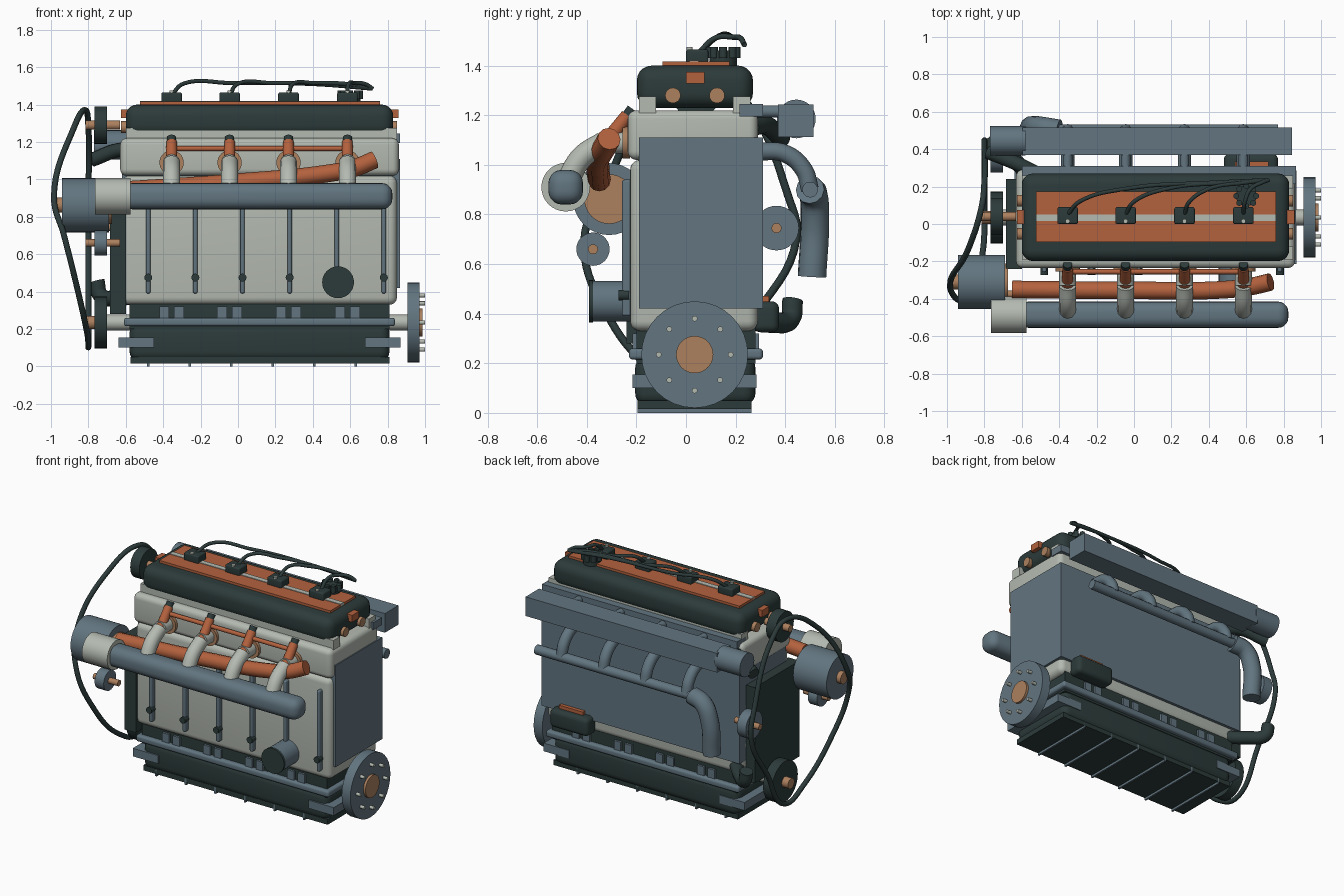
import bpy
import bmesh
import math
from mathutils import Matrix, Vector

if "Cube" in bpy.data.objects:
    bpy.data.objects.remove(bpy.data.objects["Cube"], do_unlink=True)


def make_material(name, red, green, blue):
    """Flat material from display colour, stored as linear values."""
    linear = [((c / 255 + .055) / 1.055) ** 2.4 for c in (red, green, blue)]
    material = bpy.data.materials.new(name)
    material.use_nodes = True
    material.diffuse_color = (*linear, 1)
    shader = next(n for n in material.node_tree.nodes if n.type == "BSDF_PRINCIPLED")
    shader.inputs["Base Color"].default_value = (*linear, 1)
    return material


slate = make_material("slate metal", 98, 117, 128)
pale = make_material("pale metal", 180, 186, 177)
dark = make_material("dark green", 44, 59, 58)
rust = make_material("rust orange", 180, 98, 62)
tan = make_material("tan copper", 172, 128, 94)


def finish(name, mesh, material):
    mesh.materials.clear()
    mesh.materials.append(material)
    mesh.shade_smooth()
    mesh.set_sharp_from_angle(angle=math.radians(35))
    part = bpy.data.objects.new(name, mesh)
    bpy.context.collection.objects.link(part)
    return part


def box(name, material, xs, ys, zs, bevel=0):
    """Box given by its range on each axis, optionally rounded."""
    low, high = (Vector(corner) for corner in zip(xs, ys, zs))
    bm = bmesh.new()
    place = Matrix.Translation((low + high) / 2) @ Matrix.Diagonal((*(high - low), 1))
    bmesh.ops.create_cube(bm, size=1, matrix=place)
    if bevel:
        bmesh.ops.bevel(bm, geom=bm.edges[:], offset=bevel, segments=5,
                        profile=.5, affect="EDGES")
    mesh = bpy.data.meshes.new(name)
    bm.to_mesh(mesh)
    bm.free()
    return finish(name, mesh, material)


def rod(name, material, start, end, radius, end_radius=None, sides=32):
    """Straight or tapered cylinder between two points."""
    start, end = Vector(start), Vector(end)
    axis = end - start
    place = Matrix.Translation((start + end) / 2) @ axis.to_track_quat("Z", "Y").to_matrix().to_4x4()
    bm = bmesh.new()
    bmesh.ops.create_cone(bm, cap_ends=True, segments=sides, radius1=radius,
                          radius2=end_radius or radius, depth=axis.length, matrix=place)
    mesh = bpy.data.meshes.new(name)
    bm.to_mesh(mesh)
    bm.free()
    return finish(name, mesh, material)


def disc(name, material, xs, y, z, radius):
    """Cylinder lying along the crank direction."""
    return rod(name, material, (xs[0], y, z), (xs[1], y, z), radius)


def tube(name, material, points, radius, closed=False):
    """Round tube along a smooth path."""
    curve = bpy.data.curves.new(name, "CURVE")
    curve.dimensions = "3D"
    curve.bevel_depth = radius
    curve.bevel_resolution = 4
    curve.resolution_u = 8
    curve.use_fill_caps = True
    spline = curve.splines.new("BEZIER")
    spline.bezier_points.add(len(points) - 1)
    for knot, point in zip(spline.bezier_points, points):
        knot.co = point
        knot.handle_left_type = knot.handle_right_type = "AUTO"
    spline.use_cyclic_u = closed
    helper = bpy.data.objects.new(name + " path", curve)
    bpy.context.collection.objects.link(helper)
    bpy.context.view_layer.update()
    graph = bpy.context.evaluated_depsgraph_get()
    mesh = bpy.data.meshes.new_from_object(helper.evaluated_get(graph))
    bpy.data.objects.remove(helper, do_unlink=True)
    return finish(name, mesh, material)


cylinders = [-.355, -.045, .27, .585]
shaft_y, crank_z = .035, .235

# Block, head and lower end
box("block_front", pale, (-.62, .85), (-.225, .29), (.33, 1.02), .04)
box("block_core", slate, (-.62, .867), (-.19, .31), (.42, 1.11))
box("cylinder_head", pale, (-.63, .86), (-.235, .29), (1.02, 1.22), .035)
box("crankcase", dark, (-.58, .81), (-.2, .28), (.2, .36))
box("timing_cover", dark, (-.685, -.6), (-.24, .24), (.28, .93))
box("pan_flange", slate, (-.61, .84), (-.23, .31), (.215, .26), .015)
box("oil_pan", dark, (-.58, .81), (-.205, .28), (.03, .23), .05)
box("pan_base", dark, (-.575, .81), (-.195, .265), (.015, .05))
for index in range(6):
    x = -.48 + index * .222
    box("pan_rib", slate, (x - .006, x + .006), (-.195, .265), (0, .045))
for left in (-.64, .68):
    box("engine_mount", slate, (left, left + .19), (-.215, .285), (.1, .155))
for x in cylinders:
    for side in (-.04, .04):
        box("bearing_tab", slate, (x + side - .026, x + side + .026), (-.215, .295), (.255, .32))

# Valve cover with its end fittings
for y in (-.155, .225):
    box("head_rail", pale, (-.6, .85), (y - .035, y + .035), (1.21, 1.275))
box("valve_cover", dark, (-.6, .83), (-.198, .27), (1.23, 1.4), .06)
box("cover_panel", rust, (-.525, .76), (-.095, .175), (1.38, 1.416))
box("cover_strip", pale, (-.525, .76), (.015, .05), (1.39, 1.42))
box("end_block", rust, (-.625, .858), (0, .075), (1.328, 1.375))
for y in (-.053, .125):
    disc("cam_plug", tan, (-.625, .85), y, 1.28, .031)

# Ignition coils, wires and distributor
for x in cylinders:
    box("coil", dark, (x - .055, x + .055), (0, .09), (1.41, 1.465), .01)
    rod("coil_bolt", pale, (x, .015, 1.45), (x, .015, 1.475), .012)
    reach = .72 - x
    tube("ignition_wire", dark, [(x, .05, 1.45), (x + reach * .06, .12, 1.512),
         (x + reach * .3, .19, 1.515), (x + reach * .7, .22, 1.51), (.72, .235, 1.485)], .011)
rod("distributor", dark, (.6, .15, 1.39), (.6, .15, 1.46), .055)
for index in range(8):
    angle = index * math.tau / 8
    x, y = .6 + .053 * math.cos(angle), .15 + .053 * math.sin(angle)
    rod("distributor_post", dark, (x, y, 1.43), (x, y, 1.475), .016, sides=12)

# Crankshaft and flywheel
disc("crankshaft", pale, (-.7, .92), shaft_y, crank_z, .042)
disc("flywheel", slate, (.905, .97), shaft_y, crank_z, .215)
disc("flywheel_hub", tan, (.96, .986), shaft_y, crank_z, .075)
for index in range(8):
    angle = index * math.tau / 8
    disc("flywheel_bolt", pale, (.96, 1), shaft_y + .145 * math.cos(angle),
         crank_z + .145 * math.sin(angle), .011)

# Pulleys, alternator and belt
pulleys = [("crank_pulley", dark, shaft_y, crank_z, .138, .035),
           ("cam_pulley", dark, .04, 1.29, .1, .024),
           ("front_idler", slate, -.375, .66, .067, .02),
           ("rear_idler", slate, .365, .745, .09, .02)]
for name, material, y, z, radius, shaft in pulleys:
    disc(name, material, (-.768, -.7), y, z, radius)
    disc(name + "_shaft", tan, (-.815, -.63), y, z, shaft)
disc("alternator", slate, (-.94, -.69), -.31, .862, .145)
disc("alternator_cap", tan, (-.7, -.675), -.31, .862, .1)
disc("alternator_shaft", tan, (-.972, -.93), -.31, .862, .04)
tube("drive_belt", dark, [
    (-.815, .09, 1.37), (-.88, -.12, 1.27), (-.984, -.33, .9), (-.93, -.41, .7),
    (-.86, -.33, .42), (-.805, -.12, .17), (-.8, .08, .11), (-.8, .27, .38),
    (-.8, .445, .7), (-.8, .41, .88), (-.8, .22, 1.28)], .016, closed=True)

# Intake plenum, runners and injectors on the front
box("intake_plenum", slate, (-.62, .825), (-.555, -.415), (.84, .98), .055)
disc("intake_collar", pale, (-.765, -.575), -.485, .91, .098)
for x in cylinders:
    tube("intake_runner", pale, [(x, -.48, .93), (x, -.42, 1.03), (x, -.33, 1.09)], .046)
    rod("injector_ring", tan, (x, -.225, 1.09), (x, -.255, 1.09), .065)
    rod("injector_port", pale, (x, -.22, 1.09), (x, -.33, 1.09), .045)
    rod("injector", rust, (x, -.345, 1.06), (x, -.235, 1.2), .032, .028)
    rod("injector_tip", dark, (x, -.24, 1.19), (x, -.215, 1.225), .024)
rod("fuel_rail", rust, (cylinders[0], -.255, 1.165), (cylinders[-1], -.255, 1.165), .014)
tube("front_pipe", rust, [(-.65, -.35, .94), (0, -.355, .985), (.5, -.35, 1.035),
                          (.62, -.335, 1.06), (.73, -.31, 1.105)], .047)

# Front ribs with knobs, and the oil filter
for index in range(6):
    x = -.48 + index * .252
    box("block_rib", slate, (x - .012, x + .012), (-.258, -.2), (.39, .94), .01)
    rod("rib_knob", dark, (x, -.23, .475), (x, -.272, .475), .021)
rod("oil_filter", slate, (.535, -.2, .45), (.535, -.38, .45), .082)
rod("filter_cap", dark, (.535, -.375, .45), (.535, -.392, .45), .085)

# Coolant rail and exhaust on the back
box("coolant_rail", slate, (-.595, .845), (.37, .515), (1.113, 1.243))
disc("coolant_end", slate, (-.77, -.58), .445, 1.185, .078)
box("rail_shelf", slate, (-.6, .865), (.215, .31), (1.195, 1.245))
for x in cylinders:
    rod("rail_bracket", slate, (x, .28, 1.215), (x, .4, 1.215), .025)
    tube("exhaust_runner", slate, [(x, .29, 1.055), (x, .4, 1.045),
                                   (x, .475, .98), (x, .5, .9)], .036)
tube("exhaust_header", slate, [(.77, .5, .9), (.2, .5, .9), (-.45, .5, .9)], .032)
tube("exhaust_downpipe", slate, [(-.4, .5, .9), (-.49, .515, .875),
                                 (-.54, .52, .78), (-.55, .508, .55)], .058)

# Hoses and starter motor
tube("upper_hose", dark, [(-.5, .26, 1.15), (-.62, .32, 1.16), (-.78, .385, 1.105)], .038)
tube("lower_hose", dark, [(-.56, .26, .375), (-.65, .35, .365),
                          (-.735, .42, .38), (-.755, .43, .455)], .042)
box("starter_motor", dark, (.48, .77), (.27, .375), (.325, .45), .03)
box("starter_plate", rust, (.54, .72), (.3, .335), (.44, .472))
